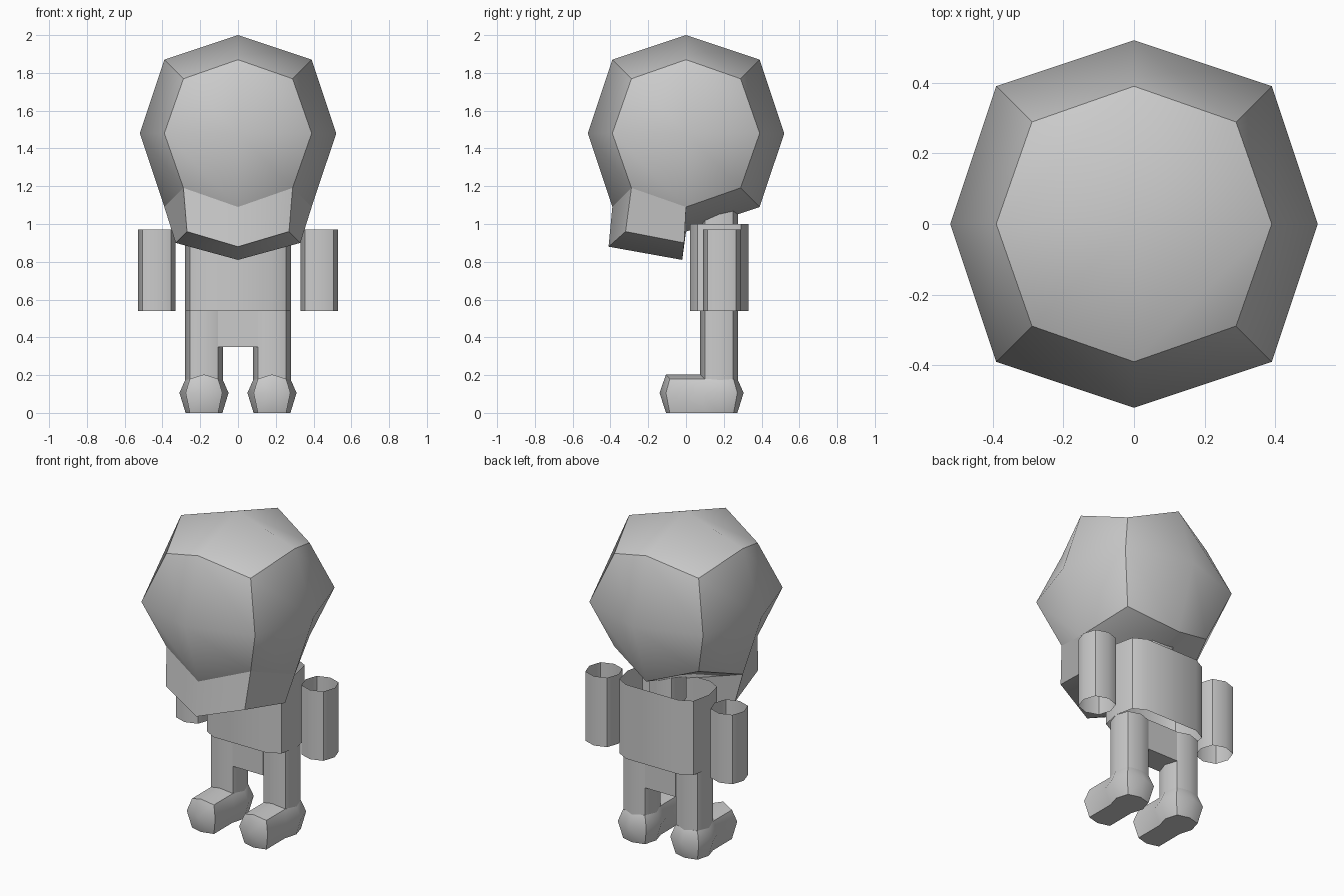
import bpy, bmesh, math

if "Cube" in bpy.data.objects:
    bpy.data.objects.remove(bpy.data.objects["Cube"])

CY = 0.175      # y of the body axis
LX = 0.18       # x of each leg


def finish(name, bm):
    bmesh.ops.recalc_face_normals(bm, faces=bm.faces)
    me = bpy.data.meshes.new(name)
    bm.to_mesh(me)
    bm.free()
    ob = bpy.data.objects.new(name, me)
    bpy.context.collection.objects.link(ob)
    bpy.ops.object.select_all(action='DESELECT')
    ob.select_set(True)
    bpy.context.view_layer.objects.active = ob
    bpy.ops.object.shade_smooth_by_angle(angle=math.radians(42))
    return ob


def loft(bm, rings):
    """Join successive rings of points with quads."""
    vs = [[bm.verts.new(p) for p in r] for r in rings]
    for a, b in zip(vs, vs[1:]):
        n = len(a)
        for i in range(n):
            j = (i + 1) % n
            bm.faces.new((a[i], a[j], b[j], b[i]))
    return vs


def fan(bm, ring, co):
    c = bm.verts.new(co)
    for i in range(len(ring)):
        bm.faces.new((ring[i], ring[(i + 1) % len(ring)], c))


def tube(name, cx, cy, z0, z1, section):
    """Open vertical tube from the section's first-quadrant points."""
    q1 = section
    q2 = [(-x, y) for x, y in reversed(q1)]
    half = q1 + [p for p in q2 if p not in q1]
    full = half + [(-x, -y) for x, y in half if (-x, -y) not in half]
    bm = bmesh.new()
    loft(bm, [[(cx + x, cy + y, z) for x, y in full] for z in (z0, z1)])
    return finish(name, bm)


ROUND = [(0.1, 0), (0.075, 0.075), (0, 0.1)]

# head: once-subdivided cube rounded into a ball, with an extruded jaw
bm = bmesh.new()
bmesh.ops.create_cube(bm, size=1.04)
bmesh.ops.subdivide_edges(bm, edges=bm.edges[:], cuts=1, use_grid_fill=True)
for v in bm.verts:
    n = sum(abs(c) > 0.01 for c in v.co)
    v.co *= {1: 1.0, 2: 0.75, 3: 0.5556}[n]
    v.co.z += 1.48
jaw = [f for f in bm.faces if f.calc_center_median().y < -0.05
       and all(v.co.z < 1.3 for v in f.verts)]
new = bmesh.ops.extrude_face_region(bm, geom=jaw)['geom']
target = {(True, True): (0.27, -0.32, 0.96), (False, True): (0, -0.41, 0.88),
          (True, False): (0.33, -0.01, 0.90), (False, False): (0, -0.02, 0.81)}
for v in [g for g in new if isinstance(g, bmesh.types.BMVert)]:
    x, y, z = target[(abs(v.co.x) > 0.1, v.co.y < -0.1)]
    v.co = (math.copysign(x, v.co.x), y, z)
finish("head", bm)

# neck and torso
tube("neck", 0, CY, 0.9, 1.15, ROUND)
tube("torso", 0, CY, 0.54, 1.0, [(0.28, 0), (0.255, 0.115), (0.18, 0.155)])

# pelvis block between the legs
bm = bmesh.new()
bmesh.ops.create_cube(bm, size=1)
for v in bm.verts:
    v.co = (v.co.x * 0.21, CY + v.co.y * 0.155, 0.445 + v.co.z * 0.19)
top = [f for f in bm.faces if f.calc_center_median().z > 0.53]
bmesh.ops.delete(bm, geom=top, context='FACES_ONLY')
finish("pelvis", bm)


def foot_ring(cx, y, mid, cor, inset, cz):
    """Flat-bottomed eight-point ring; inset shifts the corners in y."""
    pts = [(0, 0.204, 0), (cor, cz, inset), (mid, 0.106, 0), (cor, 0, inset),
           (0, 0, 0), (-cor, 0, inset), (-mid, 0.106, 0), (-cor, cz, inset)]
    return [(cx + x, y + dy, z) for x, z, dy in pts]


for side, s in (("left", 1), ("right", -1)):
    # arm and leg tubes
    tube(side + "_arm", s * 0.43, 0.19, 0.54, 0.97, ROUND)
    tube(side + "_leg", s * LX, CY, 0.17, 0.54, ROUND)
    # foot: rounded heel, long toe
    cx = s * LX
    bm = bmesh.new()
    rings = loft(bm, [foot_ring(cx, -0.106, 0.0975, 0.075, 0.02, 0.18),
                      foot_ring(cx, 0.078, 0.0975, 0.075, 0.02, 0.18),
                      foot_ring(cx, CY, 0.13, 0.0975, 0, 0.18),
                      foot_ring(cx, 0.272, 0.0975, 0.075, -0.02, 0.178)])
    # keep the heel top low behind the leg
    rings[-1][0].co.z = 0.18
    fan(bm, rings[0], (cx, -0.14, 0.106))
    fan(bm, rings[-1], (cx, 0.305, 0.106))
    finish(side + "_foot", bm)
